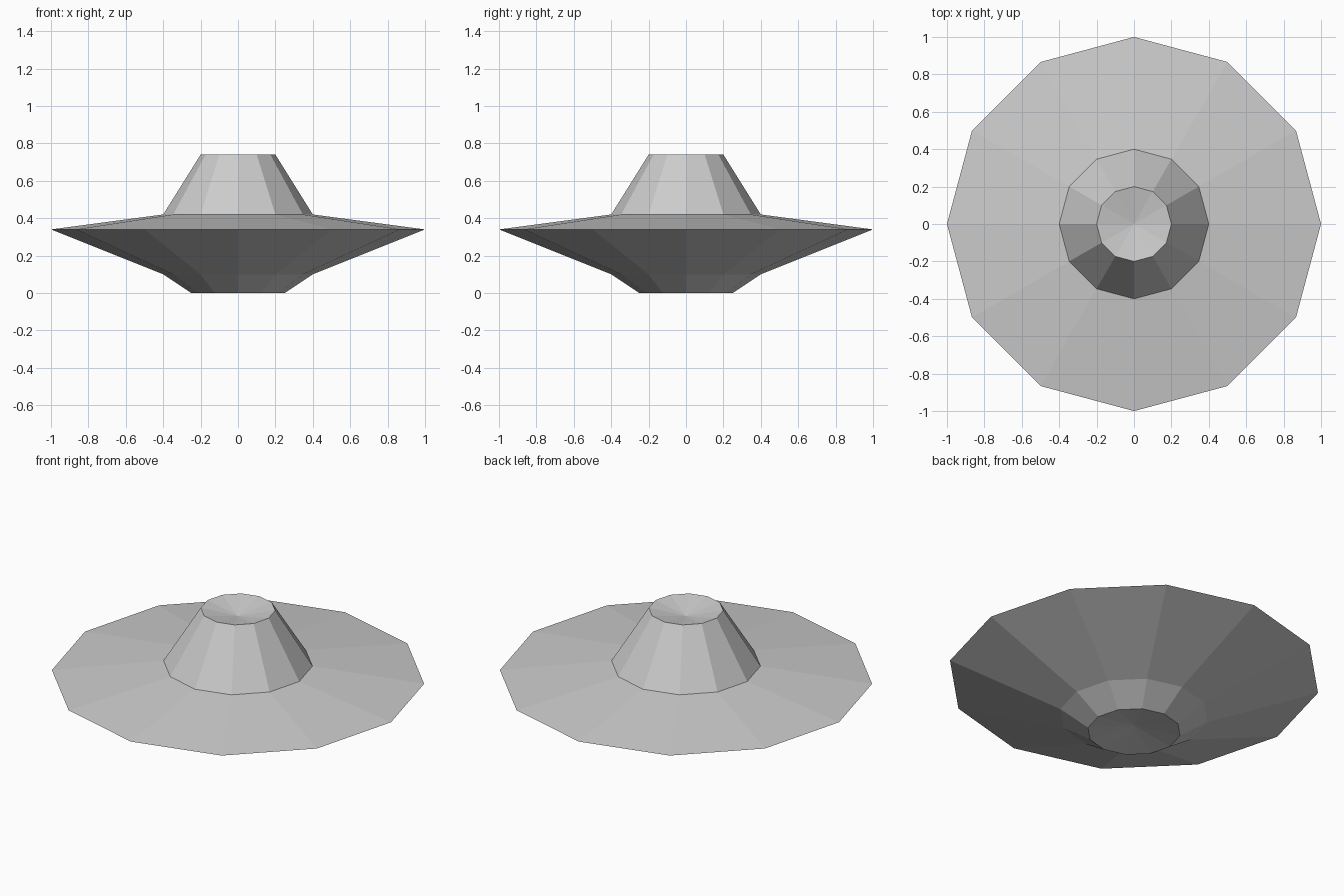
import bpy
import math

SIDES = 12

cube = bpy.data.objects.get("Cube")
if cube:
    bpy.data.objects.remove(cube, do_unlink=True)

grey = bpy.data.materials.new("hull grey")
grey.use_nodes = True
colour = (0.6, 0.6, 0.6, 1)
grey.diffuse_color = colour
grey.node_tree.nodes["Principled BSDF"].inputs["Base Color"].default_value = colour


def lathe(name, profile):
    """Turn (radius, height) points around z; a zero radius makes one pole."""
    verts, faces, rings = [], [], []
    for radius, z in profile:
        count = SIDES if radius else 1
        start = len(verts)
        for i in range(count):
            a = math.tau * i / SIDES
            verts.append((radius * math.cos(a), radius * math.sin(a), z))
        rings.append([start + i % count for i in range(SIDES)])
    for low, high in zip(rings, rings[1:]):
        for i in range(SIDES):
            j = (i + 1) % SIDES
            corners = (low[i], low[j], high[j], high[i])
            faces.append(list(dict.fromkeys(corners)))
    mesh = bpy.data.meshes.new(name)
    mesh.from_pydata(verts, [], faces)
    mesh.materials.append(grey)
    obj = bpy.data.objects.new(name, mesh)
    bpy.context.collection.objects.link(obj)
    return obj


# Saucer hull from the dished base, out to the rim, up to the dished tower top
lathe("saucer_hull", [
    (0, 0.04), (0.25, 0), (0.4, 0.1), (1, 0.34),
    (0.4, 0.42), (0.2, 0.74), (0, 0.70),
])
